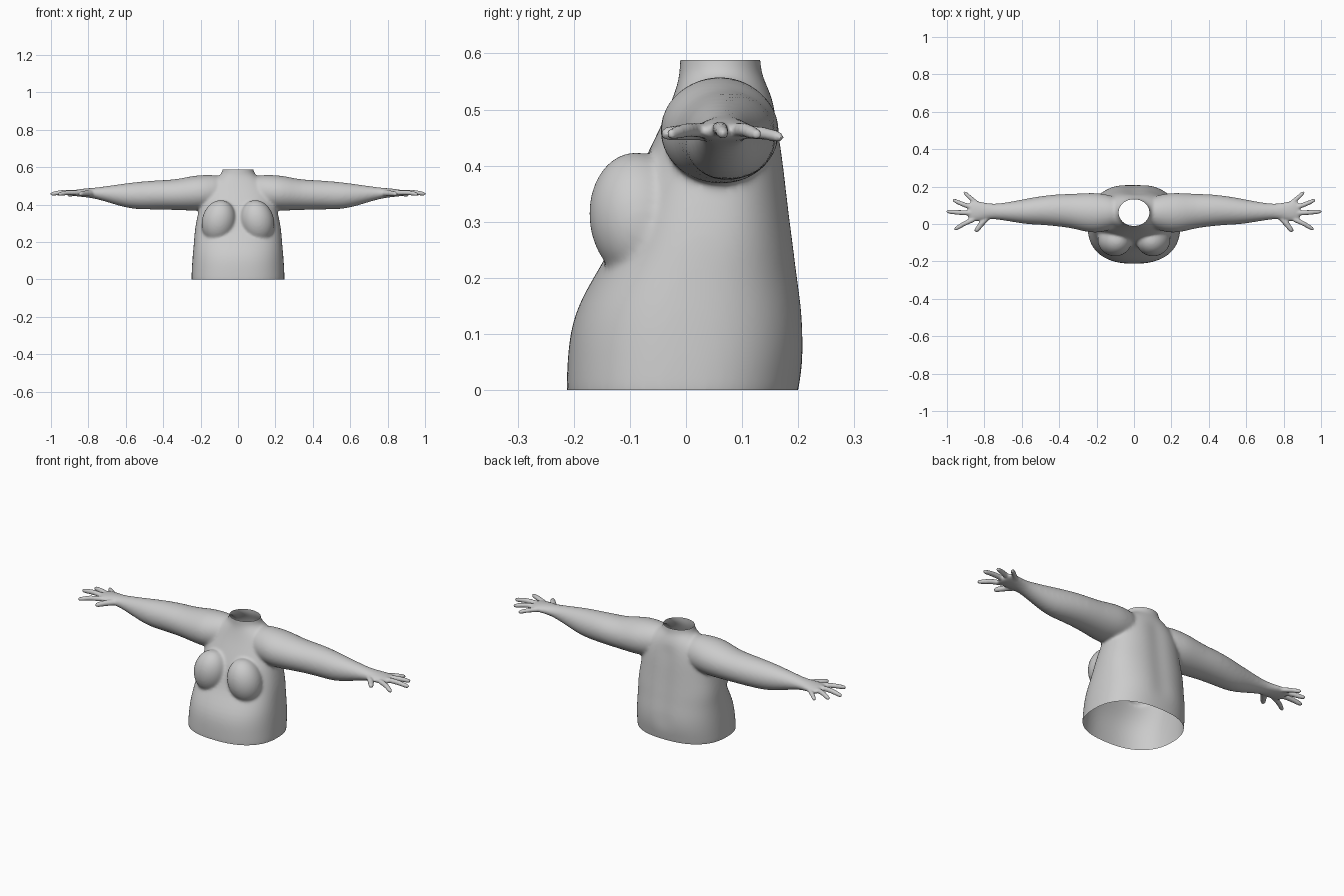
import bpy, bmesh, math
from mathutils import Vector, Matrix

if "Cube" in bpy.data.objects:
    bpy.data.objects.remove(bpy.data.objects["Cube"])

bm = bmesh.new()
SIDES = 24


def loft(rings):
    """Closed skin through a list of equal-sized rings."""
    vr = [[bm.verts.new(p) for p in r] for r in rings]
    faces = [bm.faces.new(vr[0]), bm.faces.new(vr[-1][::-1])]
    n = len(vr[0])
    for a, b in zip(vr, vr[1:]):
        for i in range(n):
            j = (i + 1) % n
            faces.append(bm.faces.new((a[i], b[i], b[j], a[j])))
    bmesh.ops.recalc_face_normals(bm, faces=faces)


def tube(side, stations, n):
    """Limb through stations of (x, y, z, horizontal radius, vertical radius)."""
    pts = [Vector((s[0] * side, s[1], s[2])) for s in stations]
    rings = []
    for i, (p, s) in enumerate(zip(pts, stations)):
        t = (pts[min(i + 1, len(pts) - 1)] - pts[max(i - 1, 0)]).normalized()
        across = Vector((0, 0, 1)).cross(t).normalized()
        up = t.cross(across)
        rings.append([p + across * s[3] * math.cos(a) + up * s[4] * math.sin(a)
                      for a in (2 * math.pi * k / n for k in range(n))])
    loft(rings)


# Trunk and neck: height, half width, front y, back y, squareness
trunk = [(-0.06, .25, -.214, .195, 2.4), (0, .25, -.214, .200, 2.4),
         (.05, .248, -.212, .210, 2.4), (.10, .245, -.208, .214, 2.4),
         (.15, .241, -.194, .211, 2.4), (.20, .236, -.166, .203, 2.4),
         (.25, .233, -.135, .197, 2.4), (.30, .226, -.118, .190, 2.4),
         (.36, .212, -.098, .183, 2.4), (.42, .200, -.070, .176, 2.4),
         (.47, .188, -.045, .168, 2.3), (.51, .165, -.028, .158, 2.2),
         (.54, .125, -.017, .146, 2.1), (.56, .090, -.012, .136, 2),
         (.585, .081, -.011, .132, 2), (.65, .081, -.011, .132, 2)]
rings = []
for z, w, yf, yb, e in trunk:
    ring = []
    for k in range(40):
        a = 2 * math.pi * k / 40
        c, s = math.cos(a), math.sin(a)
        x = w * math.copysign(abs(c) ** (2 / e), c)
        y = (yf + yb) / 2 + (yb - yf) / 2 * math.copysign(abs(s) ** (2 / e), s)
        if s > 0 and .05 < z < .5:      # shallow spine groove
            y -= .010 * math.exp(-(x / .04) ** 2)
        ring.append((x, y, z))
    rings.append(ring)
loft(rings)

arm = [(.07, .065, .472, .075, .082), (.13, .062, .468, .095, .092),
       (.20, .058, .463, .110, .096), (.26, .063, .458, .104, .092),
       (.33, .070, .452, .092, .082), (.42, .074, .452, .086, .079),
       (.50, .072, .449, .077, .076), (.57, .067, .447, .070, .071),
       (.64, .066, .452, .057, .057), (.70, .066, .457, .047, .043),
       (.75, .067, .460, .040, .032), (.79, .068, .462, .044, .026),
       (.83, .068, .463, .053, .022), (.865, .070, .462, .056, .018),
       (.89, .072, .460, .046, .012)]
# Fingers: base, middle joint, tip, radius
fingers = [((.775, .045, .460), (.815, .002, .460), (.848, -.042, .456), .016),
           ((.845, .030, .463), (.908, .002, .464), (.962, -.031, .455), .0135),
           ((.850, .058, .464), (.930, .061, .467), (1.004, .067, .456), .014),
           ((.850, .084, .463), (.915, .105, .464), (.970, .130, .454), .0135),
           ((.830, .102, .460), (.872, .137, .458), (.910, .172, .450), .0125)]

for side in (-1, 1):
    tube(side, arm, SIDES)
    for base, mid, tip, r in fingers:
        b, m, t = Vector(base), Vector(mid), Vector(tip)
        path = [(b, 1.1), (b.lerp(m, .5), 1), (m, 1), (m.lerp(t, .5), .9),
                (m.lerp(t, .88), .8), (t, .4)]
        tube(side, [(*p, r * k, r * k) for p, k in path], 12)
    # Breast, tilted outward
    mat = (Matrix.Translation((side * .103, -.084, .308))
           @ Matrix.Rotation(side * -.22, 4, 'Y') @ Matrix.Rotation(.10, 4, 'X')
           @ Matrix.Diagonal((.092, .090, .118, 1)))
    bmesh.ops.create_uvsphere(bm, u_segments=24, v_segments=16, radius=1, matrix=mat)

mesh = bpy.data.meshes.new("upper_body")
bm.to_mesh(mesh)
bm.free()
body = bpy.data.objects.new("upper_body", mesh)
bpy.context.collection.objects.link(body)
bpy.context.view_layer.objects.active = body
body.select_set(True)

# Fuse all parts into one skin
sub = body.modifiers.new("round", 'SUBSURF')
sub.levels = sub.render_levels = 1
fuse = body.modifiers.new("fuse", 'REMESH')
fuse.mode = 'VOXEL'
fuse.voxel_size = .006
bpy.ops.object.convert(target='MESH')

# Soften the joins, gently on the hands
soft = body.vertex_groups.new(name="soft")
for v in body.data.vertices:
    soft.add([v.index], max(.12, min(1, (.80 - abs(v.co.x)) / .15)), 'REPLACE')
sm = body.modifiers.new("soften", 'SMOOTH')
sm.factor, sm.iterations, sm.vertex_group = .5, 22, "soft"
bpy.ops.object.convert(target='MESH')

# Cut the open waist and neck
bm = bmesh.new()
bm.from_mesh(body.data)
for z, n in ((0, -1), (.588, 1)):
    bmesh.ops.bisect_plane(bm, geom=bm.verts[:] + bm.edges[:] + bm.faces[:],
                           plane_co=(0, 0, z), plane_no=(0, 0, n), clear_outer=True)
bm.to_mesh(body.data)
bm.free()
bpy.ops.object.shade_smooth()
